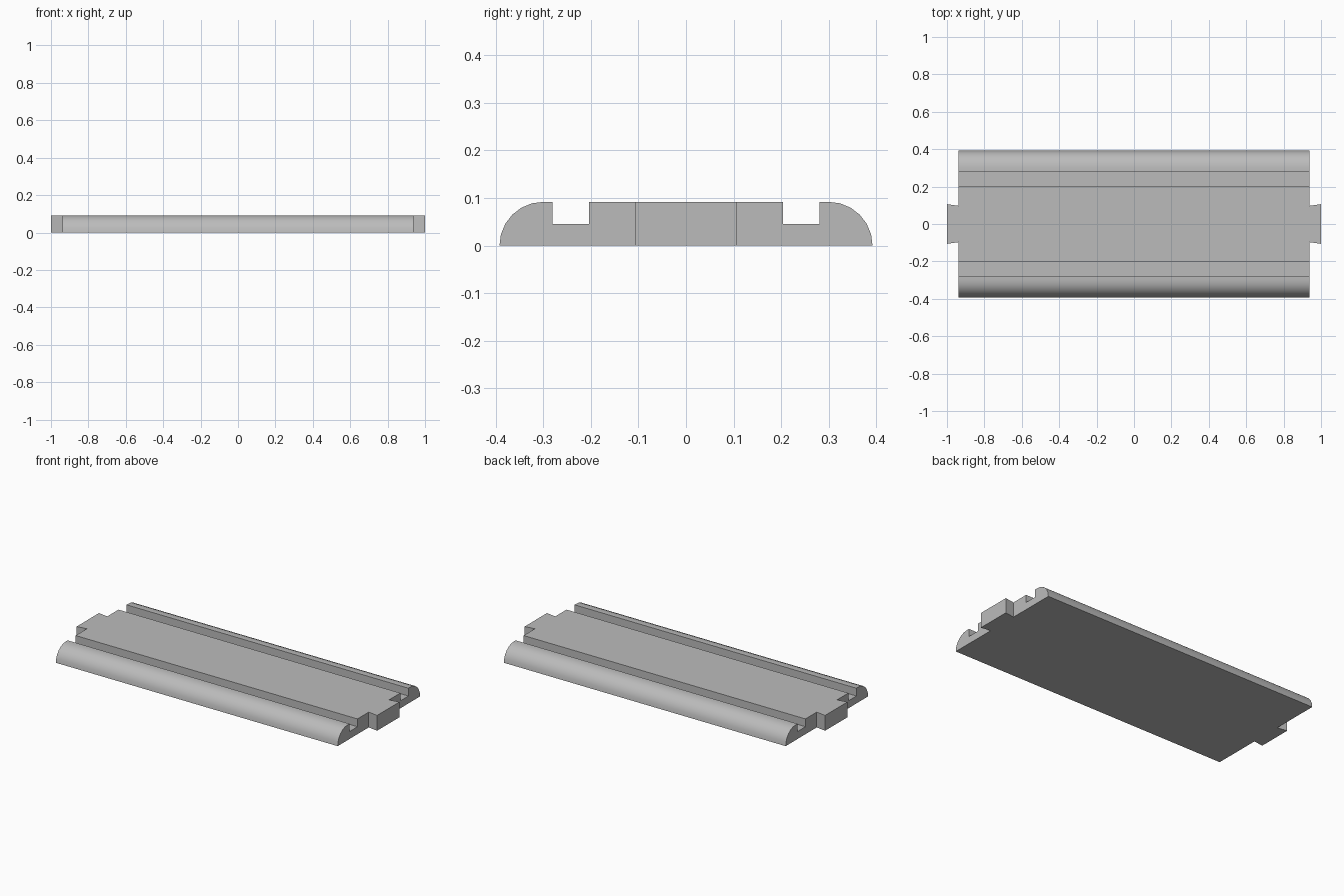
import bpy
import bmesh
from math import sin, cos, pi, radians

if "Cube" in bpy.data.objects:
    bpy.data.objects.remove(bpy.data.objects["Cube"], do_unlink=True)

LENGTH_X = 0.938   # half length of the body
HEIGHT = 0.092

# Plain grey material
grey = bpy.data.materials.new("plain_grey")
grey.use_nodes = True
colour = (0.5, 0.5, 0.5, 1)
grey.diffuse_color = colour
grey.node_tree.nodes["Principled BSDF"].inputs["Base Color"].default_value = colour

# Half section: rounded long edge, rail lip, groove, raised deck
round_edge = [(0.3 + HEIGHT * cos(i * pi / 12), HEIGHT * sin(i * pi / 12)) for i in range(7)]
half = round_edge + [(0.28, HEIGHT), (0.28, 0.045), (0.204, 0.045), (0.204, HEIGHT)]
section = half + [(-y, z) for y, z in reversed(half)]


def extrude(name, points, offset):
    """Make a solid by sweeping a flat outline along an offset."""
    bm = bmesh.new()
    face = bm.faces.new([bm.verts.new(p) for p in points])
    swept = bmesh.ops.extrude_face_region(bm, geom=[face], use_keep_orig=True)
    verts = [v for v in swept["geom"] if isinstance(v, bmesh.types.BMVert)]
    bmesh.ops.translate(bm, verts=verts, vec=offset)
    bmesh.ops.recalc_face_normals(bm, faces=bm.faces)
    mesh = bpy.data.meshes.new(name)
    bm.to_mesh(mesh)
    bm.free()
    mesh.materials.append(grey)
    obj = bpy.data.objects.new(name, mesh)
    bpy.context.collection.objects.link(obj)
    return obj


# Grooved body
body = extrude("grooved_body", [(-LENGTH_X, y, z) for y, z in section], (2 * LENGTH_X, 0, 0))

# Dovetail tabs, flaring outwards at both ends
for side, label in ((1, "left"), (-1, "right")):
    outline = [(LENGTH_X, -0.097), (1, -0.106), (1, 0.106), (LENGTH_X, 0.097)]
    tab = extrude(label + "_dovetail_tab", [(side * x, y, 0) for x, y in outline], (0, 0, HEIGHT))
    # Join each tab into the body so that the deck runs on unbroken
    union = body.modifiers.new(label + "_tab_union", "BOOLEAN")
    union.operation = "UNION"
    union.object = tab
    union.solver = "EXACT"
    tab.hide_render = True
    tab.hide_set(True)

# Apply the joins, then remove the helper tabs
bpy.context.view_layer.objects.active = body
body.select_set(True)
for modifier in list(body.modifiers):
    helper = modifier.object
    bpy.ops.object.modifier_apply(modifier=modifier.name)
    bpy.data.objects.remove(helper, do_unlink=True)
bpy.ops.object.shade_smooth_by_angle(angle=radians(30))
